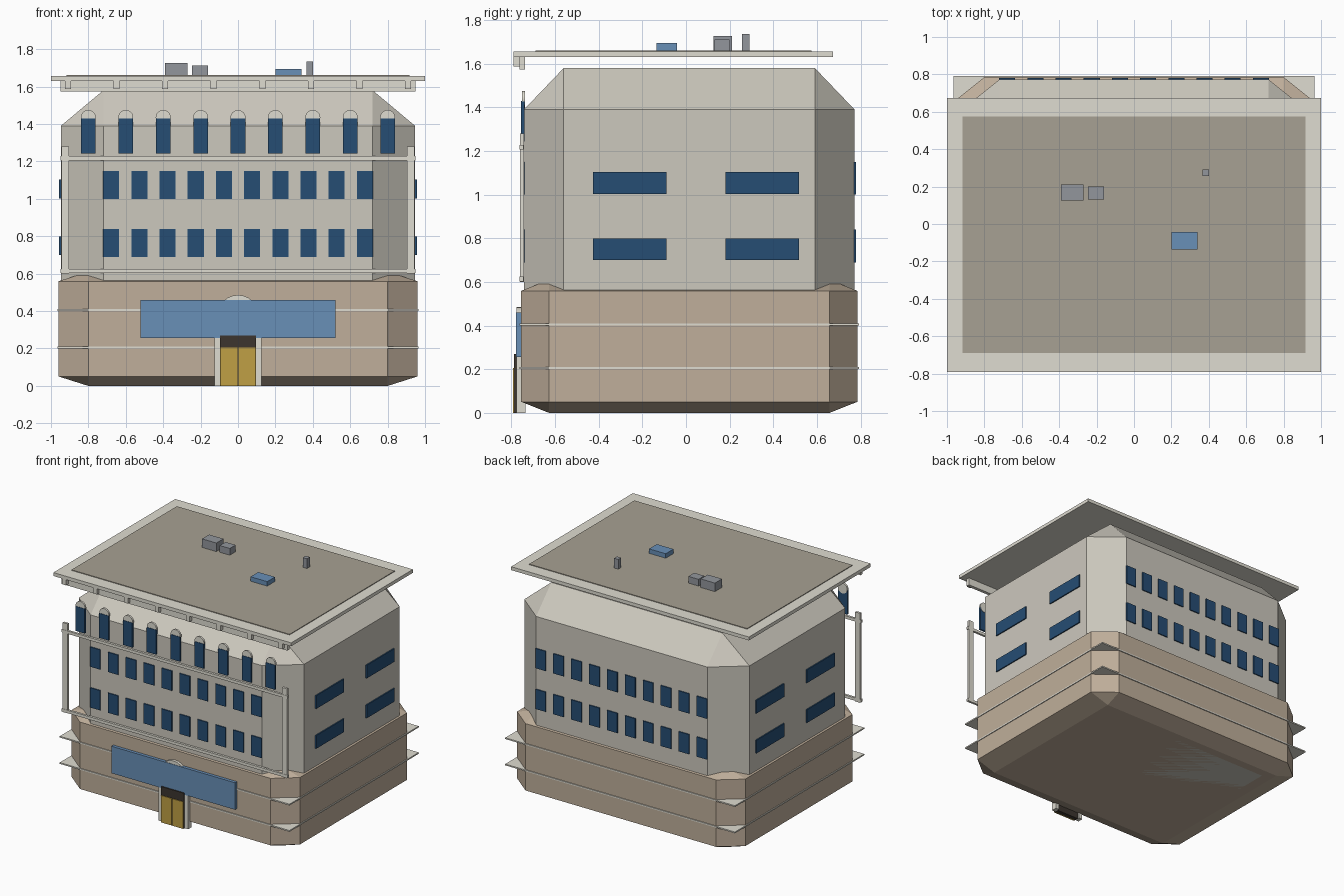
import bpy, bmesh, math
from mathutils import Vector, Matrix

if "Cube" in bpy.data.objects:
    bpy.data.objects.remove(bpy.data.objects["Cube"])


def material(name, r, g, b):
    m = bpy.data.materials.new(name)
    m.diffuse_color = [(c / 255) ** 2.2 for c in (r, g, b)] + [1]
    m.use_nodes = True
    m.node_tree.nodes["Principled BSDF"].inputs["Base Color"].default_value = m.diffuse_color
    return m


TAN = material("tan stone", 190, 173, 153)
STONE = material("pale stone", 203, 199, 188)
CREAM = material("cream trim", 222, 219, 208)
GLASS = material("dark glass", 42, 78, 115)
SIGN = material("light blue", 104, 142, 182)
GOLD = material("gold", 190, 158, 70)
DARK = material("dark metal", 62, 56, 50)
ROOF = material("roof deck", 166, 160, 146)
GREY = material("grey metal", 145, 149, 155)


def finish(name, bm, mat):
    me = bpy.data.meshes.new(name)
    bm.to_mesh(me)
    bm.free()
    me.materials.append(mat)
    ob = bpy.data.objects.new(name, me)
    bpy.context.collection.objects.link(ob)
    return ob


def box(name, x, y, z, mat, bevel=0):
    """Box from (min, max) ranges; bevel is a fraction of each dimension."""
    bm = bmesh.new()
    bmesh.ops.create_cube(bm, size=1)
    if bevel:
        bmesh.ops.bevel(bm, geom=bm.edges[:], offset=bevel, segments=1,
                        profile=0.5, affect='EDGES')
    size = Vector((x[1] - x[0], y[1] - y[0], z[1] - z[0]))
    mid = Vector((x[1] + x[0], y[1] + y[0], z[1] + z[0])) / 2
    for v in bm.verts:
        v.co = Vector(a * b for a, b in zip(v.co, size)) + mid
    return finish(name, bm, mat)


def disc(name, x, z, r, y, mat, sides):
    """Round plate facing the front."""
    bm = bmesh.new()
    bmesh.ops.create_cone(bm, cap_ends=True, segments=sides, radius1=r, radius2=r,
                          depth=y[1] - y[0],
                          matrix=Matrix.Translation((x, sum(y) / 2, z))
                          @ Matrix.Rotation(math.pi / 2, 4, 'X'))
    ob = finish(name, bm, mat)
    for p in ob.data.polygons:
        p.use_smooth = len(p.vertices) == 4
    return ob


# Main masses
box("lower_block", (-.96, .96), (-.755, .785), (0, .61), TAN, .083)
box("upper_block", (-.947, .947), (-.742, .772), (0, 1.58), STONE, .12)
for z in (.2, .4):
    box("band", (-.966, .966), (-.762, .792), (z, z + .01), CREAM)

# Roof
box("roof_slab", (-1, 1), (-.79, .673), (1.63, 1.656), CREAM)
box("roof_deck", (-.917, .917), (-.69, .575), (1.65, 1.661), ROOF)
box("cornice", (-.95, .95), (-.762, -.737), (1.573, 1.63), CREAM)
for i in range(8):
    x = -.91 + .26 * i
    box("bracket", (x - .016, x + .016), (-.79, -.762), (1.587, 1.63), CREAM)

# Rooftop equipment
box("large_vent", (-.39, -.27), (.125, .21), (1.655, 1.726), GREY)
box("small_vent", (-.245, -.16), (.13, .20), (1.655, 1.712), GREY)
box("chimney_pipe", (.365, .4), (.257, .292), (1.655, 1.735), GREY)
box("skylight", (.2, .34), (-.135, -.042), (1.655, 1.695), SIGN)

# Windows on front and back
for i in range(10):
    x = -.678 + .1507 * i
    for z in (.69, 1.0):
        for y in ((-.75, -.738), (.768, .78)):
            box("window", (x - .043, x + .043), y, (z, z + .15), GLASS)

# Windows on both sides
for s in (-1, 1):
    for y in (-.425, .182):
        for z in (.70, 1.003):
            box("side_window", sorted((s * .94, s * .956)), (y, y + .335),
                (z, z + .1), GLASS)

# Arched windows in the top storey
for i in range(9):
    x = -.8 + .2 * i
    box("arched_window", (x - .039, x + .039), (-.755, -.74), (1.243, 1.43), GLASS)
    disc("window_arch", x, 1.435, .04, (-.752, -.737), CREAM, 24)

# Frame in front of the middle storeys
for z in (.603, 1.206):
    box("frame_rail", (-.95, .95), (-.762, -.745), (z, z + .022), CREAM)
for s in (-1, 1):
    box("frame_post", sorted((s * .903, s * .943)), (-.76, -.742), (.6, 1.28), CREAM)

# Entrance
box("entrance_canopy", (-.52, .52), (-.779, -.75), (.255, .46), SIGN)
disc("canopy_arch", 0, .376, .11, (-.776, -.755), CREAM, 24)
box("door_transom", (-.095, .095), (-.787, -.75), (0, .27), DARK)
for s in (-1, 1):
    box("door_leaf", sorted((s * .003, s * .094)), (-.792, -.78), (0, .205), GOLD)
    box("door_pilaster", sorted((s * .095, s * .125)), (-.777, -.735), (0, .27), CREAM)
